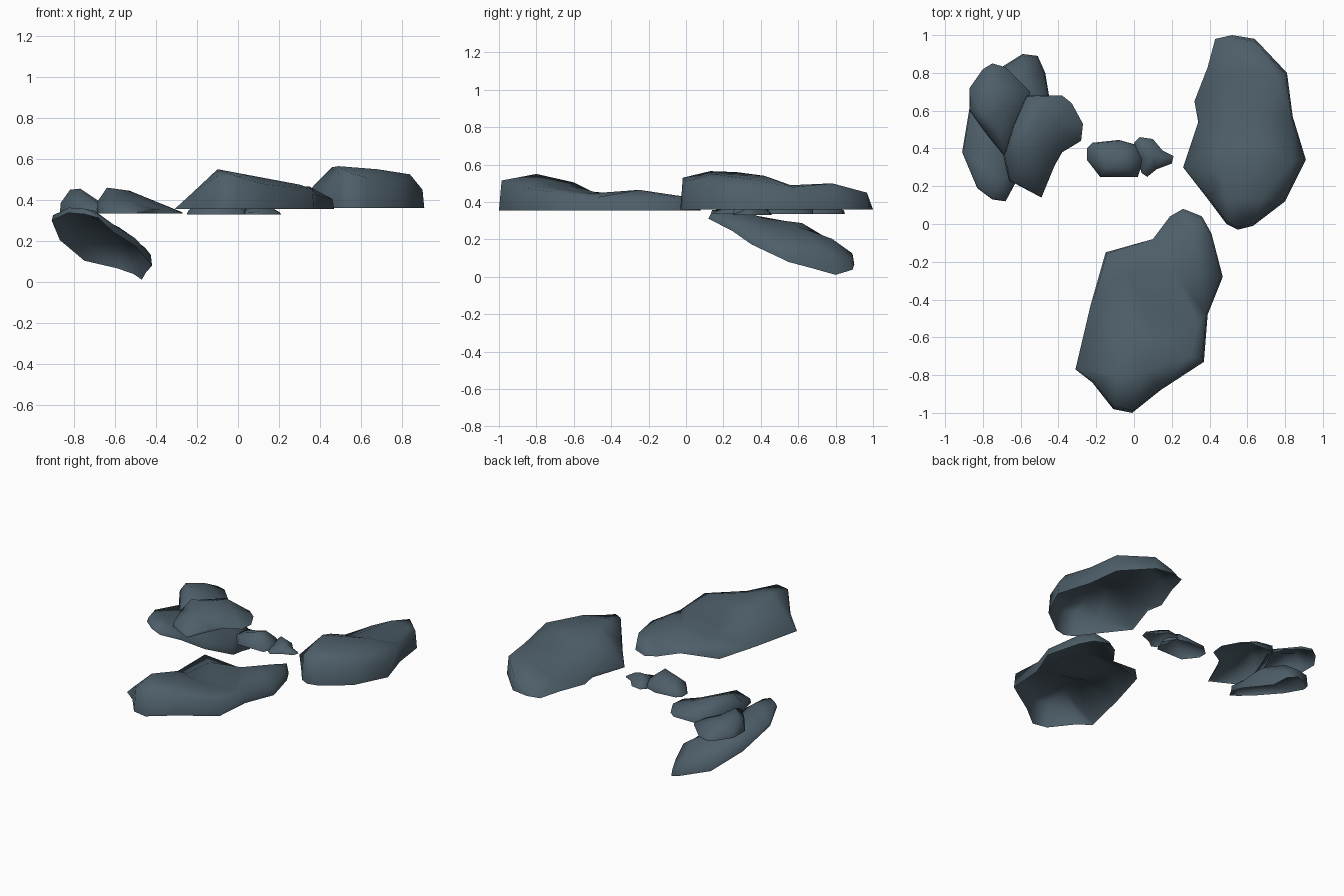
import bpy
from mathutils import Vector
from mathutils.geometry import delaunay_2d_cdt

stone = bpy.data.materials.new("slate_stone")
stone.diffuse_color = (0.075, 0.112, 0.14, 1)


def rock(name, outline, tops, base, inset=0.025):
    """Open-bottomed rock shell: base outline, short wall, faceted top.
    outline = (x, y, wall height); tops = (x, y, height); base(x, y) = rim z."""
    n = len(outline)
    area = sum(outline[i - 1][0] * outline[i][1] - outline[i][0] * outline[i - 1][1] for i in range(n))
    if area < 0:
        outline = outline[::-1]
    cx = sum(p[0] for p in outline) / n
    cy = sum(p[1] for p in outline) / n
    # upper rim pulled slightly towards the middle
    rim = [(x + (cx - x) * inset, y + (cy - y) * inset, max(h, 0.006)) for x, y, h in outline]
    pts = rim + tops
    co, _, tris, orig, _, _ = delaunay_2d_cdt([Vector(p[:2]) for p in pts], [], [list(range(n))], 1, 1e-5)
    verts = [(x, y, base(x, y)) for x, y, h in outline]
    verts += [(x, y, base(x, y) + h) for x, y, h in pts]
    faces = [[n + orig[i][0] for i in t] for t in tris]
    faces += [[i, (i + 1) % n, n + (i + 1) % n, n + i] for i in range(n)]
    me = bpy.data.meshes.new(name)
    me.from_pydata(verts, [], faces)
    me.materials.append(stone)
    ob = bpy.data.objects.new(name, me)
    bpy.context.collection.objects.link(ob)
    bpy.ops.object.select_all(action='DESELECT')
    bpy.context.view_layer.objects.active = ob
    ob.select_set(True)
    bpy.ops.object.shade_smooth_by_angle(angle=1.3)
    return ob


def flat(z):
    return lambda x, y: z


# large rock on the right
rock("right_rock",
     [(.43, .98, 0), (.52, 1.0, .035), (.64, .98, .09), (.81, .80, .12), (.84, .57, .12),
      (.91, .34, .09), (.80, .12, .13), (.63, -.01, .15), (.55, -.03, .17), (.49, 0, .17),
      (.40, .12, .08), (.26, .30, 0), (.34, .54, .03), (.32, .65, .01), (.39, .83, .01)],
     [(.49, .13, .205), (.46, .27, .20), (.43, .40, .15), (.68, .14, .19), (.84, .33, .165),
      (.68, .42, .18), (.62, .56, .13), (.50, .55, .10), (.60, .82, .125), (.76, .78, .14), (.46, .80, .06)],
     flat(.36))

# large rock at the front
rock("front_rock",
     [(.26, .08, .02), (.36, .04, .07), (.41, -.05, .07), (.47, -.28, .05), (.39, -.48, .07),
      (.37, -.73, .10), (.14, -.88, .12), (-.01, -1.0, .16), (-.11, -.98, .16), (-.22, -.84, .09),
      (-.31, -.77, 0), (-.23, -.43, 0), (-.15, -.15, .07), (.10, -.08, .01), (.19, .04, 0)],
     [(-.10, -.80, .195), (-.05, -.60, .15), (-.04, -.50, .10), (.06, -.78, .165), (.30, -.70, .12),
      (.12, -.62, .135), (.34, -.52, .09), (.05, -.42, .08), (.35, -.25, .11), (.20, -.25, .11),
      (-.04, -.25, .08), (.30, -.05, .08)],
     flat(.355))

# tilted slab hanging under the left cluster, with a lifted low end
rock("tilted_rock",
     [(-.59, .90, .06), (-.51, .89, .05), (-.47, .80, .09), (-.45, .68, .12), (-.42, .55, .05),
      (-.50, .35, .04), (-.61, .25, .04), (-.68, .12, .02), (-.75, .13, .03), (-.83, .19, .03),
      (-.91, .38, .03), (-.87, .62, .08), (-.75, .80, .08)],
     [(-.58, .78, .15), (-.50, .68, .14), (-.62, .60, .14), (-.76, .62, .12), (-.72, .42, .09),
      (-.58, .45, .10), (-.78, .30, .07), (-.70, .24, .07)],
     lambda x, y: .172 - .33 * (x + .65) - .34 * (y - .5) + .5 * max(0, y - .8))

# two flatter stones lying on the slab
rock("left_cluster_right_stone",
     [(-.57, .68, .05), (-.38, .68, .01), (-.33, .64, .005), (-.27, .53, 0), (-.28, .44, 0),
      (-.38, .38, .02), (-.42, .31, .02), (-.49, .14, .01), (-.66, .23, .03), (-.69, .36, .06), (-.64, .52, .08)],
     [(-.64, .40, .125), (-.53, .50, .11), (-.50, .60, .09), (-.56, .33, .08), (-.42, .54, .065)],
     flat(.335))
rock("left_cluster_back_stone",
     [(-.75, .85, .02), (-.68, .83, .02), (-.55, .70, .01), (-.56, .64, .02), (-.62, .48, .01),
      (-.67, .34, 0), (-.80, .50, .04), (-.87, .60, .05), (-.87, .72, .02), (-.80, .82, .01)],
     [(-.82, .60, .115), (-.77, .56, .12), (-.76, .72, .085), (-.68, .62, .06), (-.71, .48, .07)],
     flat(.335))

# pair of small stones in the middle
rock("small_stone_left",
     [(-.25, .40, .02), (-.22, .43, .03), (-.08, .445, .03), (.01, .42, .03), (.05, .34, .03),
      (.02, .25, .03), (-.18, .25, .03), (-.25, .34, .02)],
     [(-.17, .36, .06), (-.05, .38, .08), (-.05, .30, .105), (-.15, .30, .07)],
     flat(.33), .06)
rock("small_stone_right",
     [(0, .43, .02), (.03, .46, .01), (.10, .45, .01), (.15, .39, .01), (.21, .36, .01),
      (.20, .32, .01), (.12, .29, .02), (.07, .25, .01), (.04, .27, .01), (.02, .35, .02)],
     [(.05, .40, .06), (.10, .36, .06), (.15, .345, .04)],
     flat(.33), .06)
